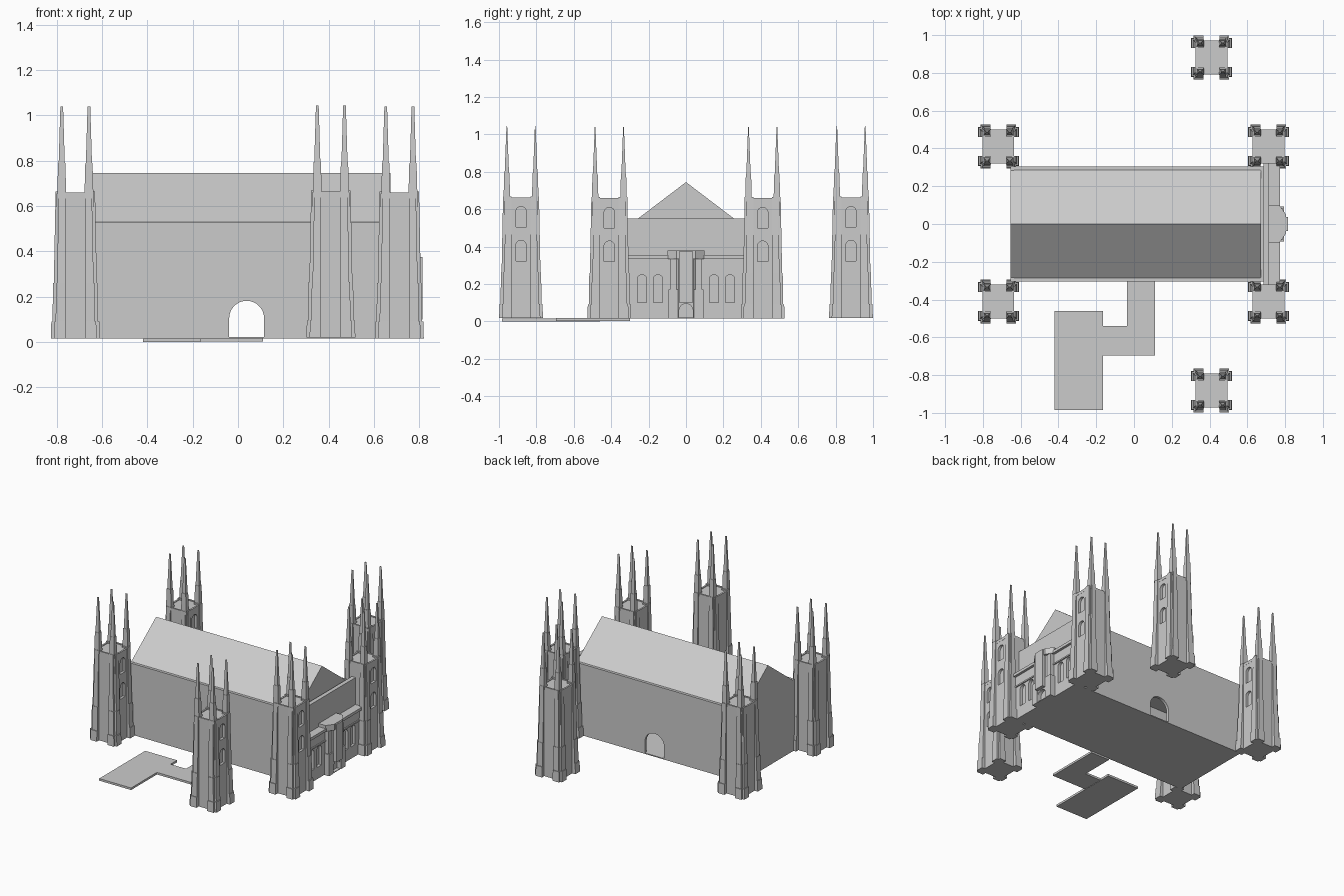
import bpy, bmesh, math
from itertools import product

if "Cube" in bpy.data.objects:
    bpy.data.objects.remove(bpy.data.objects["Cube"])


def finish(bm, name):
    bmesh.ops.recalc_face_normals(bm, faces=bm.faces)
    me = bpy.data.meshes.new(name)
    bm.to_mesh(me)
    bm.free()
    ob = bpy.data.objects.new(name, me)
    bpy.context.collection.objects.link(ob)
    return ob


def loft(bm, rings):
    """Closed solid through rings of 3D points."""
    vs = [[bm.verts.new(p) for p in r] for r in rings]
    n = len(vs[0])
    for a, b in zip(vs, vs[1:]):
        for i in range(n):
            bm.faces.new((a[i], a[(i + 1) % n], b[(i + 1) % n], b[i]))
    bm.faces.new(vs[0][::-1])
    bm.faces.new(vs[-1])


def rect(x0, x1, y0, y1, z):
    return [(x0, y0, z), (x1, y0, z), (x1, y1, z), (x0, y1, z)]


def add_box(bm, x0, x1, y0, y1, z0, z1):
    loft(bm, [rect(x0, x1, y0, y1, z0), rect(x0, x1, y0, y1, z1)])


def box(name, *b):
    bm = bmesh.new()
    add_box(bm, *b)
    return finish(bm, name)


def prism(name, outline, z0, z1):
    bm = bmesh.new()
    loft(bm, [[(x, y, z) for x, y in outline] for z in (z0, z1)])
    return finish(bm, name)


def arch(c, half, z0, z1, n=12):
    """Round-headed outline as (horizontal, z) points."""
    pts = [(c - half, z0), (c + half, z0)]
    return pts + [(c + half * math.cos(math.pi * i / n),
                   z1 - half + half * math.sin(math.pi * i / n)) for i in range(n + 1)]


def cut(ob, outlines, axis, d0, d1):
    """Cut arched openings running along one axis."""
    bm = bmesh.new()
    for o in outlines:
        loft(bm, [[(d, h, z) if axis == 'x' else (h, d, z) for h, z in o] for d in (d0, d1)])
    cutter = finish(bm, "opening_cutter")
    cutter.hide_render = True
    mod = ob.modifiers.new("openings", 'BOOLEAN')
    mod.operation, mod.solver, mod.object = 'DIFFERENCE', 'EXACT', cutter
    bpy.context.view_layer.objects.active = ob
    bpy.ops.object.modifier_apply(modifier=mod.name)
    bpy.data.objects.remove(cutter)


# Nave: thin walls, floor, gabled roof
walls = box("nave_walls", -0.655, 0.69, -0.305, 0.305, 0.015, 0.53)
bm = bmesh.new()
add_box(bm, -0.635, 0.67, -0.285, 0.285, 0.022, 0.6)
room = finish(bm, "room_cutter")
room.hide_render = True
mod = walls.modifiers.new("room", 'BOOLEAN')
mod.solver, mod.object = 'EXACT', room
bpy.context.view_layer.objects.active = walls
bpy.ops.object.modifier_apply(modifier=mod.name)
bpy.data.objects.remove(room)
cut(walls, [arch(0.038, 0.077, 0.022, 0.182, 16)], 'y', -0.5, 0.5)

bm = bmesh.new()
loft(bm, [[(x, -0.287, 0.527), (x, 0.287, 0.527), (x, 0, 0.745)] for x in (-0.655, 0.672)])
finish(bm, "nave_roof")

# East facade: parapet wall and lower wings with cornice
box("facade_wall", 0.685, 0.715, -0.32, 0.32, 0.015, 0.55)
for s in (-1, 1):
    ya, yb = sorted((s * 0.07, s * 0.32))
    wing = box("facade_wing", 0.70, 0.755, ya, yb, 0.015, 0.335)
    cut(wing, [arch(s * 0.15, 0.025, 0.1, 0.25), arch(s * 0.235, 0.025, 0.1, 0.25)], 'x', 0.735, 0.8)
    box("wing_cornice", 0.70, 0.773, ya, yb, 0.335, 0.355)
    box("wing_string_course", 0.75, 0.763, ya, yb, 0.255, 0.265)


# Entrance porch: half octagon with buttresses and a cornice
def porch_plan(w, x1):
    return [(0.70, -w), (x1 - 0.035, -w), (x1, -w * 0.5), (x1, w * 0.5), (x1 - 0.035, w), (0.70, w)]


porch = prism("porch", porch_plan(0.078, 0.79), 0.015, 0.34)
cut(porch, [arch(0, 0.037, 0.02, 0.095)], 'x', 0.765, 0.9)
prism("porch_cornice", porch_plan(0.1, 0.805), 0.335, 0.378)
bm = bmesh.new()
for s in (-1, 1):
    for z0, z1, g in ((0.015, 0.17, 0.008), (0.17, 0.335, 0)):
        ya, yb = sorted((s * (0.05 - g), s * (0.085 + g)))
        add_box(bm, 0.72, 0.785 + g, ya, yb, z0, z1)
finish(bm, "porch_buttresses")
box("porch_bay", 0.78, 0.815, -0.037, 0.037, 0.1, 0.375)

# Tower parts, shared by all six towers
core = box("tower_core", -0.083, 0.083, -0.09, 0.09, 0.015, 0.655)
cut(core, [arch(0, 0.028, a, b) for a, b in ((0.32, 0.43), (0.50, 0.61))], 'x', 0.065, 0.2)

bm = bmesh.new()
# Corner buttresses in three stepped, tapering tiers
tiers = ((0.015, 0.09, 0.108, 0.106), (0.09, 0.26, 0.101, 0.098), (0.26, 0.665, 0.095, 0.087))


def pier(sx, sy, o, z):
    q = o + 0.009
    i = o - 0.014
    pts = [(0.043, 0.05), (o, 0.05), (o, q - 0.014), (i, q - 0.014), (i, q), (0.043, q)]
    return [(sx * x, sy * y, z) for x, y in pts]


for sx, sy in product((-1, 1), repeat=2):
    for z0, z1, a, b in tiers:
        loft(bm, [pier(sx, sy, a, z0), pier(sx, sy, b, z1)])
buttresses = finish(bm, "tower_buttresses")

bm = bmesh.new()
for sx, sy in product((-1, 1), repeat=2):
    cx, cy = sx * 0.06, sy * 0.076
    rings = [(0.64, 0.02, 0.018), (0.79, 0.016, 0.014), (0.79, 0.0135, 0.0115), (1.04, 0.006, 0.002)]
    loft(bm, [rect(cx - a, cx + a, cy - b, cy + b, z) for z, a, b in rings])
pinnacles = finish(bm, "tower_pinnacles")

# Parapet between pinnacles
bm = bmesh.new()
for s in (-1, 1):
    add_box(bm, -0.05, 0.05, s * 0.084 - 0.006, s * 0.084 + 0.006, 0.64, 0.66)
    add_box(bm, s * 0.078 - 0.006, s * 0.078 + 0.006, -0.06, 0.06, 0.64, 0.66)
parapet = finish(bm, "tower_parapet")

# Place towers: four at the corners, two standing free
spots = [(x, s * y, z) for x, y, z in ((-0.718, 0.41, 0), (0.712, 0.41, 0), (0.41, 0.882, 0.004)) for s in (-1, 1)]
for part in (core, buttresses, pinnacles, parapet):
    for k, p in enumerate(spots):
        ob = part
        if k:
            ob = part.copy()
            bpy.context.collection.objects.link(ob)
        ob.location = p

# Forecourt paving and the path to the side door
box("forecourt", -0.42, -0.165, -0.985, -0.46, 0, 0.015)
prism("path", [(-0.165, -0.695), (0.11, -0.695), (0.11, -0.30), (-0.038, -0.30), (-0.038, -0.54), (-0.165, -0.54)], 0.003, 0.018)
